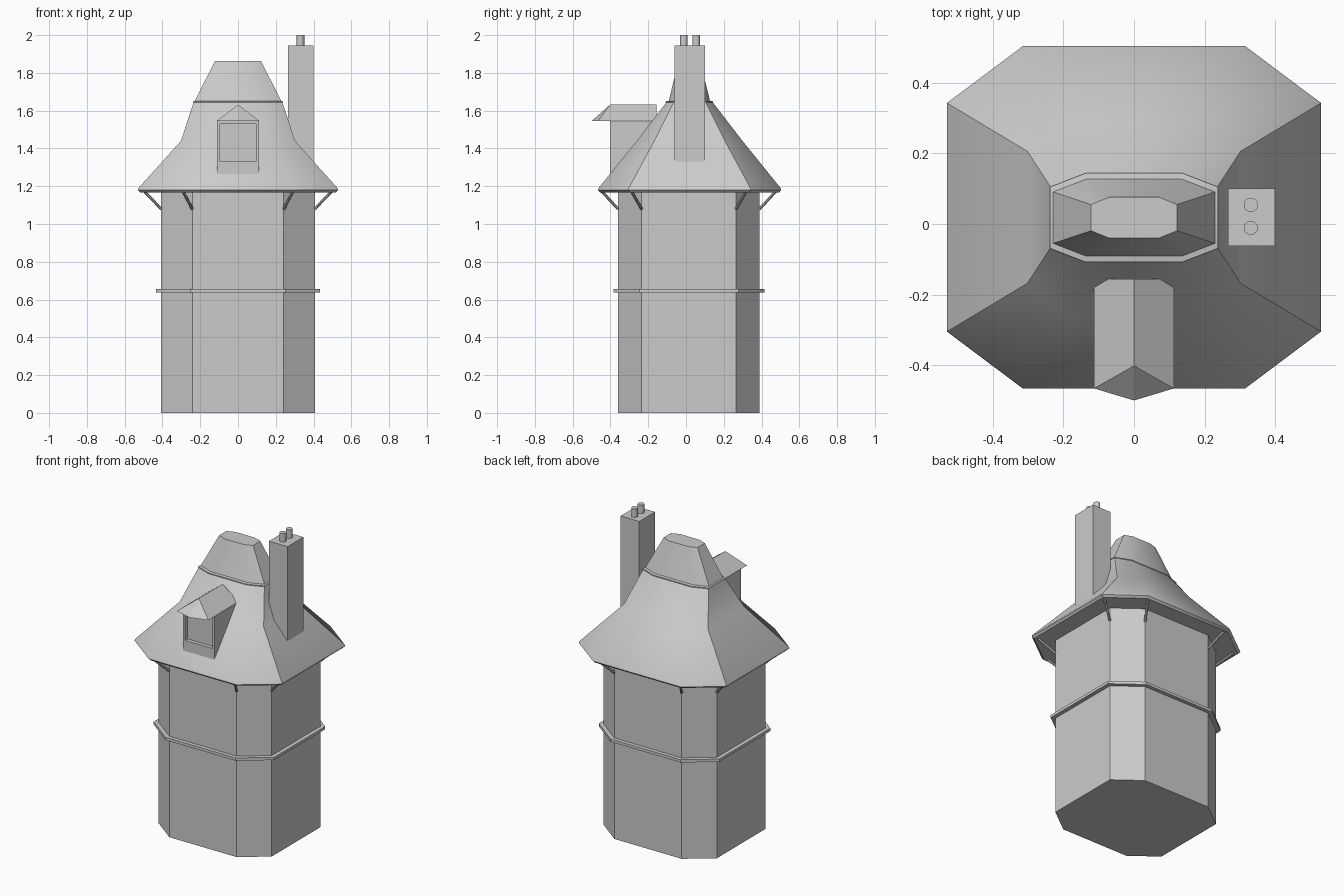
import bpy, bmesh
from math import radians
from mathutils import Vector

if "Cube" in bpy.data.objects:
    bpy.data.objects.remove(bpy.data.objects["Cube"])


def make(name, bm, smooth=False):
    bmesh.ops.recalc_face_normals(bm, faces=bm.faces)
    me = bpy.data.meshes.new(name)
    bm.to_mesh(me)
    bm.free()
    if smooth:
        me.shade_smooth()
        me.set_sharp_from_angle(angle=radians(30))
    ob = bpy.data.objects.new(name, me)
    bpy.context.collection.objects.link(ob)
    return ob


def octagon(hx, cx, hy, cy, yc):
    """Chamfered rectangle: half sizes hx, hy; chamfer starts at cx, cy."""
    q = [(hx, -cy), (hx, cy), (cx, hy), (-cx, hy),
         (-hx, cy), (-hx, -cy), (-cx, -hy), (cx, -hy)]
    return [(x, y + yc) for x, y in q]


def loft(name, rings, yc, smooth=False):
    """Stack octagon rings (hx, cx, hy, cy, z) into a closed solid."""
    bm = bmesh.new()
    loops = [[bm.verts.new((x, y, r[4])) for x, y in octagon(*r[:4], yc)] for r in rings]
    for a, b in zip(loops, loops[1:]):
        for i in range(8):
            j = (i + 1) % 8
            bm.faces.new((a[i], a[j], b[j], b[i]))
    bm.faces.new(loops[0][::-1])
    bm.faces.new(loops[-1])
    return make(name, bm, smooth)


def box(bm, lo, hi):
    vs = bmesh.ops.create_cube(bm, size=1)["verts"]
    for v in vs:
        v.co = [lo[k] if v.co[k] < 0 else hi[k] for k in range(3)]


def rod(name, p, q, radius, sides):
    p, q = Vector(p), Vector(q)
    bm = bmesh.new()
    bmesh.ops.create_cone(bm, cap_ends=True, segments=sides, radius1=radius,
                          radius2=radius, depth=(q - p).length)
    rot = (q - p).to_track_quat('Z', 'Y')
    for v in bm.verts:
        v.co = rot @ v.co + (p + q) / 2
    return make(name, bm, True)


# Tower walls and the band around them
WALL = (0.407, 0.242, 0.375, 0.25)
loft("tower_walls", [WALL + (0,), WALL + (1.175,)], 0.015)
BAND = (0.433, 0.252, 0.40, 0.262)
loft("wall_band", [BAND + (0.638,), BAND + (0.656,)], 0.015)

# Flared roof with fascia
loft("roof", [(0.518, 0.308, 0.474, 0.316, 1.167),
              (0.53, 0.315, 0.485, 0.324, 1.179),
              (0.527, 0.314, 0.482, 0.322, 1.19),
              (0.302, 0.18, 0.28, 0.187, 1.44),
              (0.235, 0.135, 0.122, 0.084, 1.645)], 0.019, True)

# Upper roof cap with a small lip
loft("roof_cap", [(0.238, 0.137, 0.126, 0.087, 1.643),
                  (0.238, 0.137, 0.126, 0.087, 1.649),
                  (0.229, 0.136, 0.109, 0.073, 1.652),
                  (0.122, 0.07, 0.058, 0.037, 1.862)], 0.018, True)

# Diagonal struts under the eaves, one per wall corner
inner = octagon(*WALL, 0.015)
outer = octagon(0.493, 0.29, 0.458, 0.302, 0.015)
for i, (a, b) in enumerate(zip(inner, outer)):
    rod(f"eave_strut_{i + 1}", (*a, 1.08), (*b, 1.17), 0.008, 8)

# Chimney stack and pots
bm = bmesh.new()
box(bm, (0.266, -0.062, 1.25), (0.40, 0.10, 1.945))
make("chimney_stack", bm)
for i, y in enumerate((-0.011, 0.054)):
    rod(f"chimney_pot_{i + 1}", (0.331, y, 1.93), (0.331, y, 2.0), 0.02, 16)

# Dormer body with a recessed window in its front face
bm = bmesh.new()
box(bm, (-0.112, -0.403, 1.262), (0.112, -0.156, 1.546))
bm.normal_update()
front = min(bm.faces, key=lambda f: f.calc_center_median().y)
front = bmesh.ops.inset_individual(bm, faces=[front], thickness=0.01) and front
mid_z = front.calc_center_median().z
for v in front.verts:
    v.co.x = 0.098 if v.co.x > 0 else -0.098
    v.co.z = 1.53 if v.co.z > mid_z else 1.333
pane = bmesh.ops.extrude_discrete_faces(bm, faces=[front])["faces"][0]
bmesh.ops.translate(bm, verts=pane.verts, vec=(0, 0.025, 0))
make("dormer_walls", bm)

# Dormer roof: gable with a pointed, hipped front overhang
bm = bmesh.new()
bl, br, fl, fr, tip, ridge_f, ridge_b = [bm.verts.new(c) for c in (
    (-0.113, -0.156, 1.545), (0.113, -0.156, 1.545),
    (-0.113, -0.466, 1.545), (0.113, -0.466, 1.545),
    (0, -0.50, 1.545), (0, -0.402, 1.632), (0, -0.156, 1.632))]
for f in ((bl, fl, ridge_f, ridge_b), (fr, br, ridge_b, ridge_f), (fl, tip, ridge_f),
          (tip, fr, ridge_f), (br, bl, ridge_b), (bl, br, fr, tip, fl)):
    bm.faces.new(f)
make("dormer_roof", bm)
